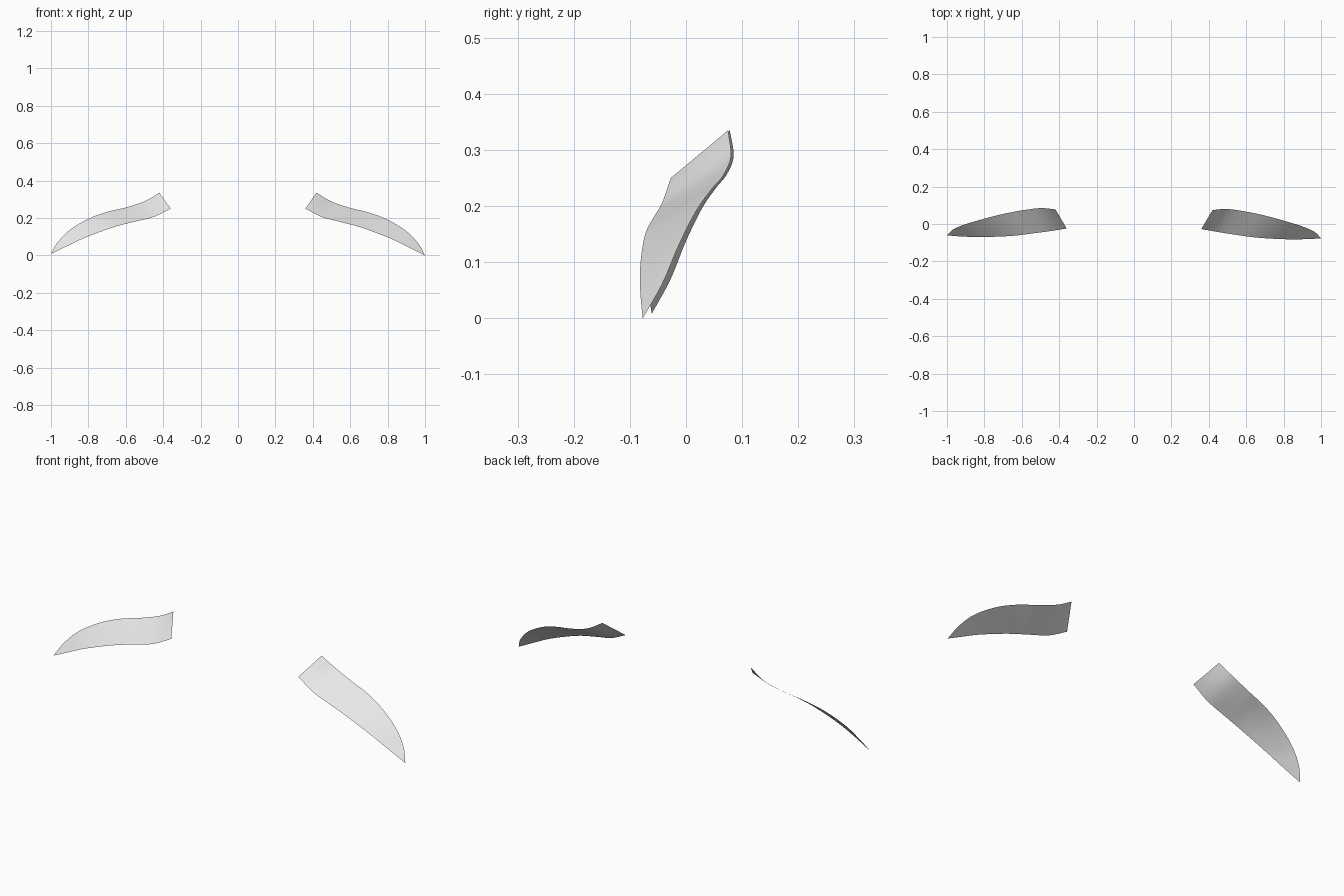
import bpy, bmesh
from mathutils import Vector

if "Cube" in bpy.data.objects:
    bpy.data.objects.remove(bpy.data.objects["Cube"])

# Edge curves of the right-hand strip, from the broad inner end to the tip
UPPER = [(.42, .075, .335), (.50, .08, .288), (.60, .066, .254), (.70, .045, .229),
         (.80, .018, .191), (.90, -.013, .130), (.965, -.042, .062), (1.0, -.077, 0)]
LOWER = [(.36, -.027, .25), (.45, -.043, .205), (.54, -.057, .181), (.64, -.071, .155),
         (.73, -.078, .124), (.83, -.082, .084), (.92, -.081, .040), (1.0, -.077, 0)]
STEPS, ROWS = 6, 4


def spline(points):
    """Smooth curve passing through the points."""
    p = [Vector(q) for q in points]
    p = [2 * p[0] - p[1]] + p + [2 * p[-1] - p[-2]]
    out = []
    for i in range(1, len(p) - 2):
        a, b, c, d = p[i - 1:i + 3]
        for s in range(STEPS):
            t = s / STEPS
            out.append(0.5 * (2 * b + (c - a) * t + (2 * a - 5 * b + 4 * c - d) * t * t
                              + (3 * b - a - 3 * c + d) * t ** 3))
    return out + [p[-2]]


def strip(name, side, mat):
    """Thin curved sheet ruled between the two edges."""
    bm = bmesh.new()
    grid = []
    up, low = spline(UPPER), spline(LOWER)
    for i, (u, l) in enumerate(zip(up, low)):
        column = []
        for r in range(ROWS + 1):
            co = l.lerp(u, r / ROWS)
            if side < 0:  # the left strip is tilted very slightly
                t = i / (len(up) - 1)
                co = Vector((-co.x, co.y + .003 + .013 * t, co.z + .008 * t))
            column.append(bm.verts.new(co))
        grid.append(column)
    for a, b in zip(grid, grid[1:]):
        for r in range(ROWS):
            face = [a[r], b[r], b[r + 1], a[r + 1]]
            bm.faces.new(face if side > 0 else face[::-1])
    bmesh.ops.remove_doubles(bm, verts=bm.verts, dist=1e-5)
    for f in bm.faces:
        f.smooth = True
    mesh = bpy.data.meshes.new(name)
    bm.to_mesh(mesh)
    bm.free()
    mesh.materials.append(mat)
    bpy.context.collection.objects.link(bpy.data.objects.new(name, mesh))


mat = bpy.data.materials.new("light_grey")
mat.diffuse_color = (.8, .8, .8, 1)
mat.use_nodes = True
mat.node_tree.nodes["Principled BSDF"].inputs["Base Color"].default_value = mat.diffuse_color
strip("right_brow", 1, mat)
strip("left_brow", -1, mat)
